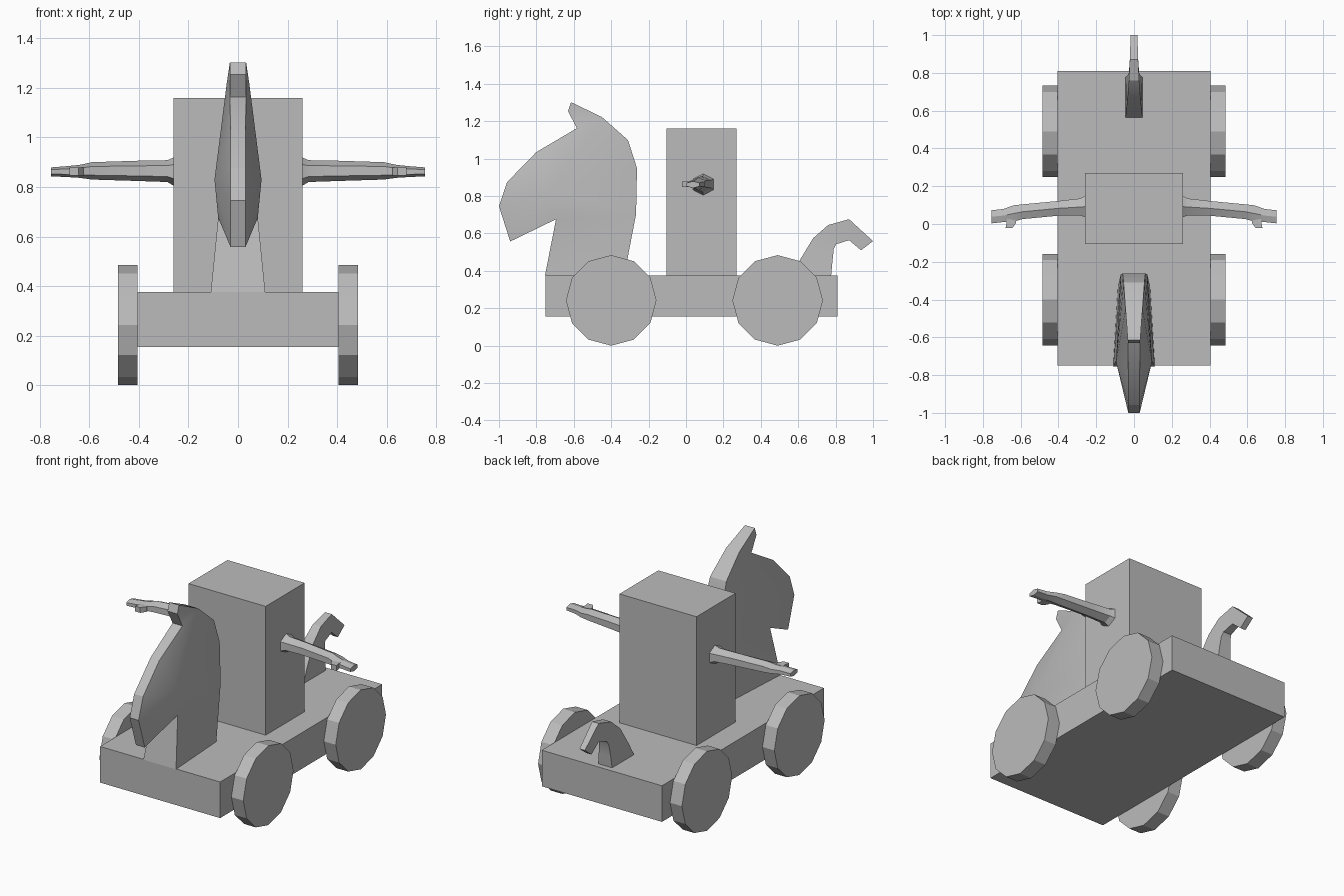
import bpy, math
from math import radians, pi, sin, cos

cube = bpy.data.objects.get("Cube")
if cube:
    bpy.data.objects.remove(cube, do_unlink=True)

grey = bpy.data.materials.new("plain grey")
grey.use_nodes = True
COLOUR = (0.5, 0.5, 0.5, 1)
grey.diffuse_color = COLOUR
grey.node_tree.nodes["Principled BSDF"].inputs["Base Color"].default_value = COLOUR


def make(name, verts, faces, smooth=False):
    """Create a mesh object with outward normals."""
    mesh = bpy.data.meshes.new(name)
    mesh.from_pydata(verts, [], faces)
    obj = bpy.data.objects.new(name, mesh)
    bpy.context.collection.objects.link(obj)
    mesh.materials.append(grey)
    bpy.ops.object.select_all(action='DESELECT')
    obj.select_set(True)
    bpy.context.view_layer.objects.active = obj
    bpy.ops.object.mode_set(mode='EDIT')
    bpy.ops.mesh.select_all(action='SELECT')
    bpy.ops.mesh.normals_make_consistent(inside=False)
    bpy.ops.object.mode_set(mode='OBJECT')
    if smooth:
        bpy.ops.object.shade_smooth_by_angle(angle=radians(25))
    return obj


def loft(name, rings, smooth=False):
    """Skin equal-sized rings of points and cap both ends."""
    n = len(rings[0])
    verts = [p for ring in rings for p in ring]
    faces = [[r * n + k, r * n + (k + 1) % n, (r + 1) * n + (k + 1) % n, (r + 1) * n + k]
             for r in range(len(rings) - 1) for k in range(n)]
    faces += [list(range(n)), list(range(len(verts) - n, len(verts)))]
    return make(name, verts, faces, smooth)


def box(name, x, y, z):
    rings = [[(x[0], y[0], h), (x[1], y[0], h), (x[1], y[1], h), (x[0], y[1], h)] for h in z]
    return loft(name, rings)


def slab(name, points, rim, sides):
    """Mirror a side profile of (y, z, half width) and bridge the rim."""
    n = len(points)
    verts = [(s * w, y, z) for s in (1, -1) for y, z, w in points]
    faces = [list(f) for f in sides] + [[i + n for i in f] for f in sides]
    faces += [[i, (i + 1) % rim, (i + 1) % rim + n, i + n] for i in range(rim)]
    return make(name, verts, faces, True)


# Cart and upright body
box("cart_base", (-0.405, 0.405), (-0.75, 0.81), (0.155, 0.375))
box("rider_body", (-0.26, 0.26), (-0.105, 0.27), (0.375, 1.16))

# Twelve-sided wheels
R = 0.242
for side, s in (("left", 1), ("right", -1)):
    for end, yc in (("front", -0.4), ("rear", 0.49)):
        loft(f"wheel_{end}_{side}",
             [[(s * x, yc + R * cos(k * pi / 6), R + R * sin(k * pi / 6)) for k in range(12)]
              for x in (0.405, 0.485)])

# Horse head and neck: rim from the front of the neck around to its back, then the cheek
head = [(-0.754, 0.375, 0.11), (-0.695, 0.676, 0.08), (-0.94, 0.557, 0.03),
        (-1.0, 0.746, 0.03), (-0.957, 0.874, 0.03), (-0.80, 1.035, 0.03),
        (-0.583, 1.163, 0.033), (-0.631, 1.254, 0.033), (-0.615, 1.302, 0.033),
        (-0.449, 1.222, 0.045), (-0.31, 1.099, 0.055), (-0.262, 0.949, 0.06),
        (-0.267, 0.703, 0.07), (-0.33, 0.375, 0.085), (-0.73, 0.83, 0.095)]
CHEEK = 14
cheek_fan = [1, 2, 3, 4, 5, 6, 9, 10, 11, 12]
head_sides = [(CHEEK, a, b) for a, b in zip(cheek_fan, cheek_fan[1:] + [1])]
head_sides += [(6, 7, 8, 9), (0, 1, 12, 13)]
slab("horse_head", head, 14, head_sides)

# Hooked tail: outer edge, tip, then inner edge, matched in pairs
tail = [(0.565, 0.375, 0.045), (0.61, 0.46, 0.04), (0.68, 0.575, 0.033),
        (0.76, 0.645, 0.027), (0.872, 0.676, 0.022), (1.0, 0.559, 0.018),
        (0.936, 0.51, 0.018), (0.872, 0.564, 0.022), (0.802, 0.542, 0.027),
        (0.79, 0.516, 0.033), (0.783, 0.45, 0.04), (0.776, 0.375, 0.045)]
slab("tail", tail, 12, [(i, i + 1, 10 - i, 11 - i) for i in range(5)])

# Arms: six-sided sections of (x, y, z, half depth, half height), with hand and thumb
arm = [(0.26, 0.092, 0.862, 0.064, 0.057), (0.285, 0.09, 0.864, 0.052, 0.044),
       (0.40, 0.083, 0.865, 0.045, 0.041), (0.59, 0.065, 0.865, 0.045, 0.035),
       (0.64, 0.055, 0.863, 0.05, 0.026), (0.69, 0.045, 0.862, 0.04, 0.022),
       (0.755, 0.038, 0.861, 0.04, 0.018)]
for side, s in (("left", 1), ("right", -1)):
    loft(f"arm_{side}",
         [[(s * x, y + hy * cos(radians(30 + 60 * k)), z + hz * sin(radians(30 + 60 * k)))
           for k in range(6)] for x, y, z, hy, hz in arm], True)
    loft(f"thumb_{side}",
         [[(s * (x + dx), y, 0.863 + dz) for dx, dz in
           ((-w, -0.016), (w, -0.016), (w, 0.016), (-w, 0.016))]
          for x, y, w in ((0.645, 0.05, 0.025), (0.65, 0.005, 0.025), (0.662, -0.022, 0.018))])
